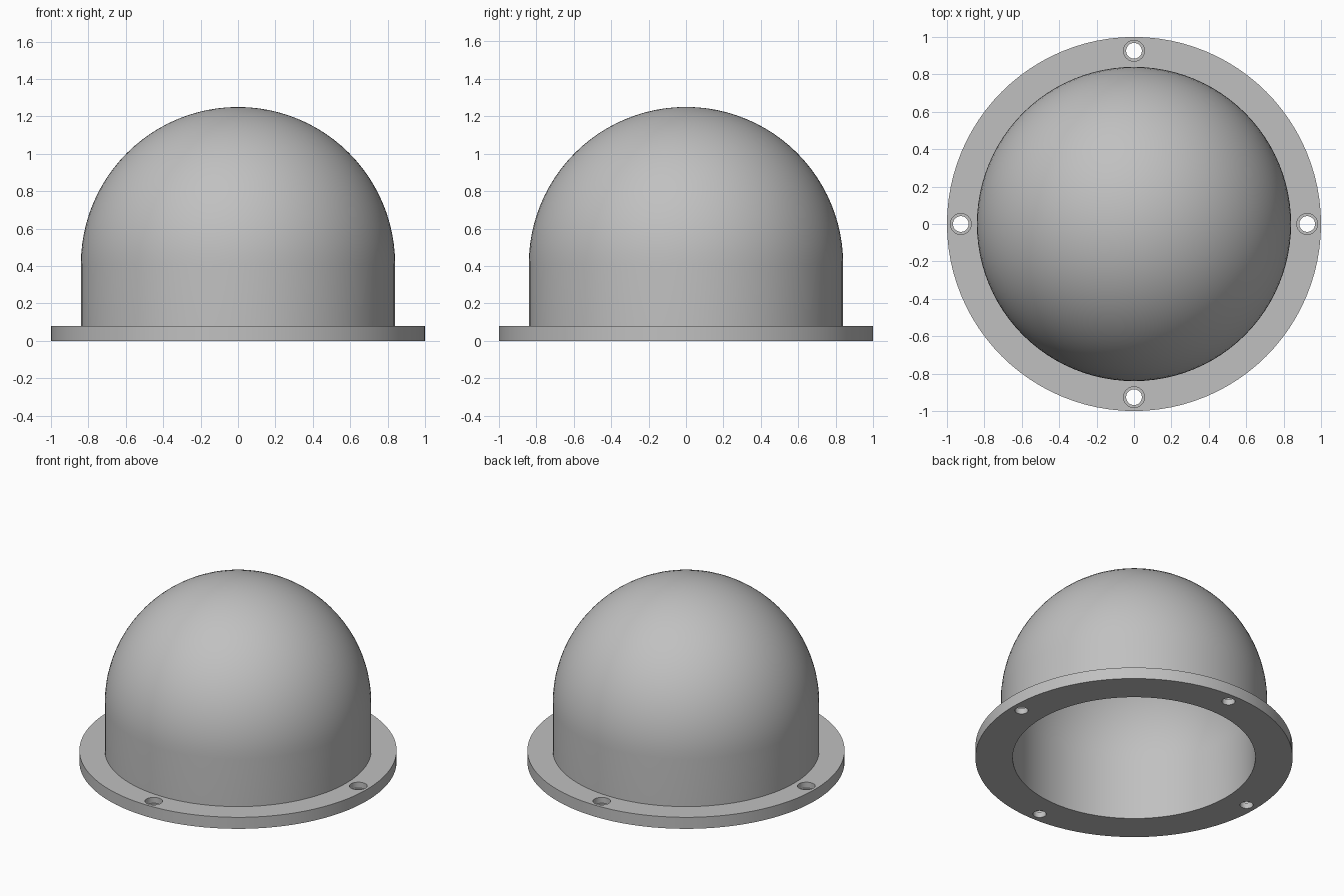
import bpy, bmesh
from math import sin, cos, pi, tau, radians
from mathutils import Matrix, Vector

cube = bpy.data.objects.get("Cube")
if cube:
    bpy.data.objects.remove(cube, do_unlink=True)

# Main dimensions
FLANGE_R, FLANGE_H = 1.0, 0.08
OUTER_R, INNER_R, SPRING_Z = 0.84, 0.765, 0.41
BOLT_CIRCLE, HOLE_R, BORE_R, BORE_Z = 0.926, 0.042, 0.056, 0.04
SEGMENTS, ARC_STEPS = 96, 24

grey = bpy.data.materials.new("plain grey")
grey.use_nodes = True
colour = (0.53, 0.53, 0.53, 1)
grey.diffuse_color = colour
grey.node_tree.nodes["Principled BSDF"].inputs["Base Color"].default_value = colour


def add_object(name, bm):
    mesh = bpy.data.meshes.new(name)
    bm.to_mesh(mesh)
    bm.free()
    mesh.materials.append(grey)
    obj = bpy.data.objects.new(name, mesh)
    bpy.context.collection.objects.link(obj)
    return obj


def arc(radius):
    """Quarter circle from the springing line up to the pole."""
    angles = [i * pi / 2 / ARC_STEPS for i in range(ARC_STEPS)]
    points = [(radius * cos(a), SPRING_Z + radius * sin(a)) for a in angles]
    return points + [(0, SPRING_Z + radius)]


# Hollow dome with flange, turned from one profile
profile = arc(INNER_R)[::-1] + [(INNER_R, 0), (FLANGE_R, 0), (FLANGE_R, FLANGE_H),
                                (OUTER_R, FLANGE_H)] + arc(OUTER_R)
bm = bmesh.new()
verts = [bm.verts.new((r, 0, z)) for r, z in profile]
edges = [bm.edges.new(pair) for pair in zip(verts, verts[1:])]
bmesh.ops.spin(bm, geom=verts + edges, cent=(0, 0, 0), axis=(0, 0, 1),
               angle=tau, steps=SEGMENTS)
bmesh.ops.remove_doubles(bm, verts=bm.verts, dist=0.0001)
bmesh.ops.recalc_face_normals(bm, faces=bm.faces)
cover = add_object("domed_cover", bm)


# Four counterbored bolt holes
def cut_holes(name, radius, bottom, top):
    bm = bmesh.new()
    for i in range(4):
        place = Matrix.Rotation(i * pi / 2, 4, 'Z') @ Matrix.Translation(
            Vector((BOLT_CIRCLE, 0, (bottom + top) / 2)))
        bmesh.ops.create_cone(bm, cap_ends=True, segments=32, radius1=radius,
                              radius2=radius, depth=top - bottom, matrix=place)
    cutter = add_object(name, bm)
    cutter.hide_render = True
    cut = cover.modifiers.new(name, 'BOOLEAN')
    cut.operation = 'DIFFERENCE'
    cut.solver = 'EXACT'
    cut.object = cutter
    bpy.context.view_layer.objects.active = cover
    bpy.ops.object.modifier_apply(modifier=name)
    bpy.data.objects.remove(cutter, do_unlink=True)


cut_holes("bolt_holes", HOLE_R, -0.1, 0.2)
cut_holes("counterbores", BORE_R, BORE_Z, 0.2)

# Smooth walls with crisp rims
bpy.ops.object.select_all(action='DESELECT')
cover.select_set(True)
bpy.context.view_layer.objects.active = cover
bpy.ops.object.shade_smooth_by_angle(angle=radians(30))
